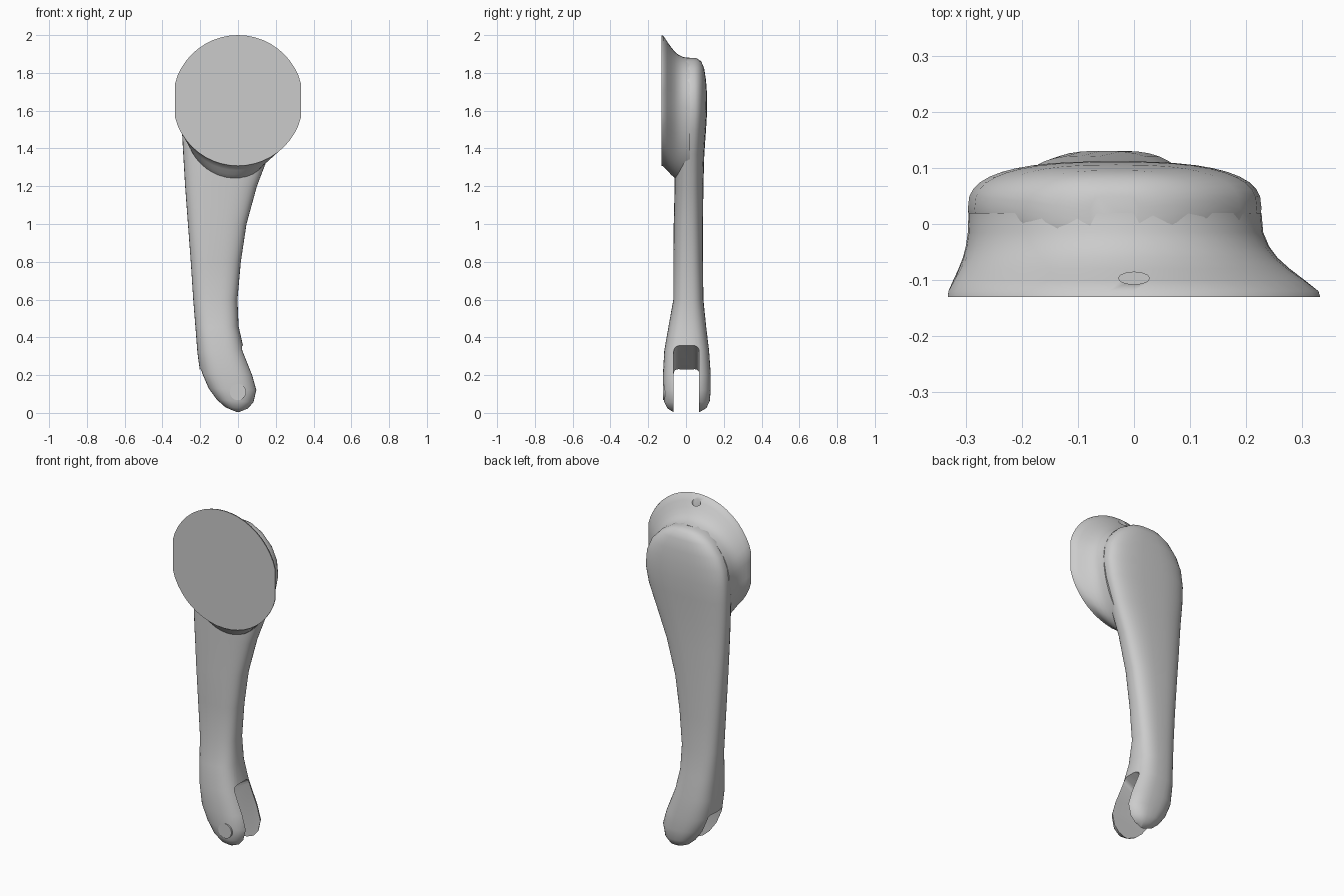
import bpy, bmesh, math

if "Cube" in bpy.data.objects:
    bpy.data.objects.remove(bpy.data.objects["Cube"])

metal = bpy.data.materials.new("plain_grey")
metal.use_nodes = True
GREY = (0.6, 0.6, 0.6, 1)
metal.diffuse_color = GREY
metal.node_tree.nodes["Principled BSDF"].inputs["Base Color"].default_value = GREY


def activate(ob):
    bpy.ops.object.select_all(action="DESELECT")
    ob.select_set(True)
    bpy.context.view_layer.objects.active = ob


def loft(name, rings):
    """Skin a stack of equal-sized point rings and cap both ends."""
    bm = bmesh.new()
    loops = [[bm.verts.new(p) for p in ring] for ring in rings]
    n = len(loops[0])
    for a, b in zip(loops, loops[1:]):
        for i in range(n):
            j = (i + 1) % n
            bm.faces.new((a[i], a[j], b[j], b[i]))
    bm.faces.new(loops[0])
    bm.faces.new(loops[-1])
    bmesh.ops.recalc_face_normals(bm, faces=bm.faces)
    me = bpy.data.meshes.new(name)
    bm.to_mesh(me)
    bm.free()
    ob = bpy.data.objects.new(name, me)
    bpy.context.collection.objects.link(ob)
    me.materials.append(metal)
    return ob


def cut(ob, cutter):
    mod = ob.modifiers.new("cut", "BOOLEAN")
    mod.operation, mod.solver, mod.object = "DIFFERENCE", "EXACT", cutter
    activate(ob)
    bpy.ops.object.modifier_apply(modifier=mod.name)
    bpy.data.objects.remove(cutter)


def smooth(ob, angle):
    activate(ob)
    bpy.ops.object.shade_smooth_by_angle(angle=math.radians(angle))


def spow(v, e):
    return math.copysign(abs(v) ** e, v)


# Arm: left x, left z, right x, right z, front y, back y
STATIONS = [
    (-.02, .006, .02, .006, -.07, .075), (-.075, .03, .06, .022, -.1, .108),
    (-.12, .07, .09, .055, -.117, .126), (-.165, .13, .107, .12, -.122, .131),
    (-.2, .21, .085, .2, -.122, .131), (-.215, .32, .03, .34, -.115, .122),
    (-.225, .45, .003, .46, -.093, .107), (-.237, .6, -.003, .6, -.067, .092),
    (-.25, .8, .015, .8, -.067, .09), (-.265, 1, .045, 1, -.065, .09),
    (-.28, 1.2, .1, 1.2, -.06, .092), (-.29, 1.37, .165, 1.37, -.06, .097),
    (-.297, 1.5, .21, 1.5, -.055, .106), (-.297, 1.6, .228, 1.6, -.055, .112),
    (-.285, 1.69, .22, 1.69, -.055, .111), (-.255, 1.76, .19, 1.76, -.055, .106),
    (-.2, 1.825, .13, 1.825, -.05, .096), (-.14, 1.862, .07, 1.862, -.045, .08),
    (-.08, 1.878, .01, 1.878, -.03, .055),
]
SEG = 40


def arm_ring(lx, lz, rx, rz, yf, yb):
    ring = []
    for i in range(SEG):
        a = math.tau * i / SEG
        t = 0.5 + 0.5 * spow(math.cos(a), 0.75)
        y = (yf + yb) / 2 + (yb - yf) / 2 * spow(math.sin(a), 0.75)
        ring.append((lx + (rx - lx) * t, y, lz + (rz - lz) * t))
    return ring


arm = loft("arm", [arm_ring(*s) for s in STATIONS])

# Fork slot across the lower end, perpendicular to the arm direction
bpy.ops.mesh.primitive_cube_add(size=1, location=(.062, .0025, .034),
                                rotation=(0, -.51, 0))
slot = bpy.context.object
slot.name = "slot_cutter"
slot.hide_render = True
slot.scale = (.8, .135, .6)
bpy.ops.object.transform_apply(location=False, rotation=False, scale=True)
bev = slot.modifiers.new("bevel", "BEVEL")
bev.width, bev.segments = .025, 3
cut(arm, slot)
smooth(arm, 40)


# Flange: clipped disc flaring into the head of the arm
def flange_ring(y, t):
    ring = []
    for i in range(48):
        a = math.tau * i / 48
        c, s = math.cos(a), math.sin(a)
        x = max(-.333, min(.333, .346 * c))
        z = 1.654 + .346 * s
        hx = -.034 + .262 * c
        hz = 1.62 + s * (.26 if s > 0 else .4)
        ring.append((x + (hx - x) * t, y, z + (hz - z) * t))
    return ring


PROFILE = [(-.131, 0), (-.12, .03), (-.1, .27), (-.08, .52), (-.06, .73),
           (-.04, .87), (-.015, .97), (.02, 1)]
flange = loft("flange", [flange_ring(y, t) for y, t in PROFILE])

# Small drain hole in the top of the flange
bpy.ops.mesh.primitive_cylinder_add(vertices=12, radius=1, depth=.2,
                                    location=(0, -.097, 2.0))
hole = bpy.context.object
hole.name = "hole_cutter"
hole.hide_render = True
hole.scale = (.028, .011, 1)
cut(flange, hole)
smooth(flange, 40)

# Pin head in the front prong
bpy.ops.mesh.primitive_cylinder_add(vertices=24, radius=.043, depth=.05,
                                    location=(0, -.098, .11),
                                    rotation=(math.pi / 2, 0, 0))
pin = bpy.context.object
pin.name = "pin"
pin.data.materials.append(metal)
smooth(pin, 30)
